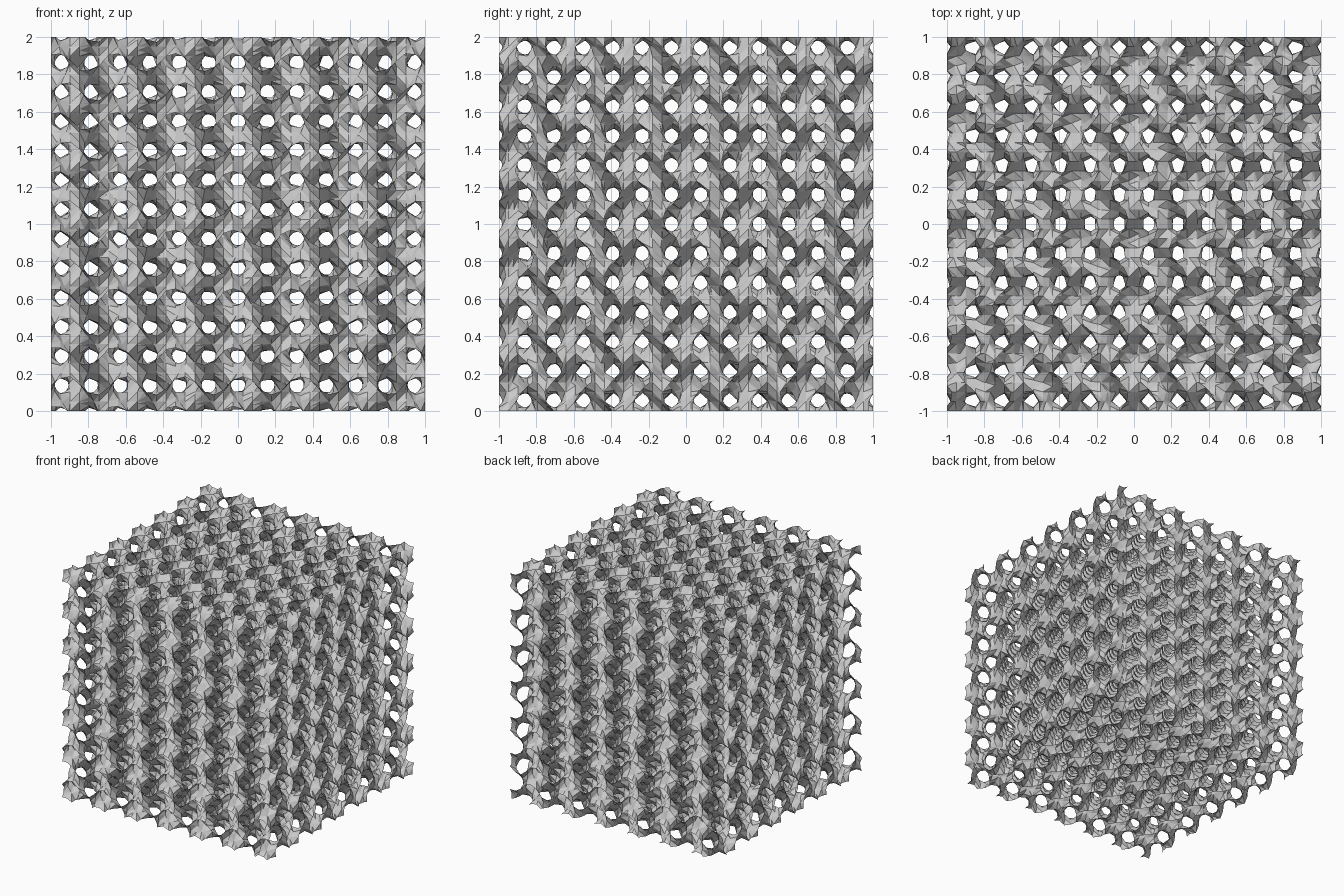
import bpy
from math import sin, cos

if "Cube" in bpy.data.objects:
    bpy.data.objects.remove(bpy.data.objects["Cube"])

N = 39          # grid cells per side
K = 20.0        # spatial frequency of the gyroid
H = 2.0 / N

# Corners of a cell (bit 0 = x, 1 = y, 2 = z) and its twelve edges
CORNERS = [(c & 1, c >> 1 & 1, c >> 2 & 1) for c in range(8)]
EDGES = [(a, a | b) for a in range(8) for b in (1, 2, 4) if not a & b]
EDGE_ID = {frozenset(e): i for i, e in enumerate(EDGES)}


def face_cycles():
    """Corner cycles of the six cell faces, counter-clockwise from outside."""
    for axis in range(3):
        u, v, w = 1 << (axis + 1) % 3, 1 << (axis + 2) % 3, 1 << axis
        yield [w, w | u, w | u | v, w | v]
        yield [0, v, u | v, u]


def cell_loops(case):
    """Closed loops of cut edges separating inside from outside corners."""
    link = {}
    for cyc in face_cycles():
        cuts = []
        for i in range(4):
            a, b = cyc[i], cyc[(i + 1) % 4]
            ia, ib = case >> a & 1, case >> b & 1
            if ia != ib:
                cuts.append((EDGE_ID[frozenset((a, b))], ia))
        for i, (e, leaving) in enumerate(cuts):
            if leaving:
                link[e] = cuts[i - 1][0]
    loops = []
    while link:
        start, nxt = link.popitem()
        loop = [start]
        while nxt != start:
            loop.append(nxt)
            nxt = link.pop(nxt)
        loops.append(loop)
    return loops


CASES = [cell_loops(c) for c in range(256)]

# Sample the gyroid field on the grid
M = N + 1
co = [-1 + H * i for i in range(M)]
S = [sin(K * c) for c in co]
C = [cos(K * c) for c in co]
field = [S[x] * C[y] - S[y] * C[z] + S[z] * C[x]
         for z in range(M) for y in range(M) for x in range(M)]
offset = [c[0] + c[1] * M + c[2] * M * M for c in CORNERS]

# Walk the cells, sharing cut points between neighbours
verts, faces, seen = [], [], {}


def cut_point(p, q):
    if (p, q) not in seen:
        t = field[p] / (field[p] - field[q])
        a = (p % M, p // M % M, p // (M * M))
        b = (q % M, q // M % M, q // (M * M))
        x, y, z = (-1 + H * (m + (n - m) * t) for m, n in zip(a, b))
        seen[p, q] = len(verts)
        verts.append((x, y, z + 1))
    return seen[p, q]


for z in range(N):
    for y in range(N):
        for x in range(N):
            base = x + y * M + z * M * M
            case = sum(1 << i for i in range(8) if field[base + offset[i]] > 0)
            for loop in CASES[case]:
                ids = [cut_point(base + offset[EDGES[e][0]],
                                 base + offset[EDGES[e][1]]) for e in loop]
                for i in range(1, len(ids) - 1):
                    faces.append((ids[0], ids[i], ids[i + 1]))

mesh = bpy.data.meshes.new("gyroid_lattice")
mesh.from_pydata(verts, [], faces)
mesh.update()
bpy.context.collection.objects.link(bpy.data.objects.new("gyroid_lattice", mesh))
